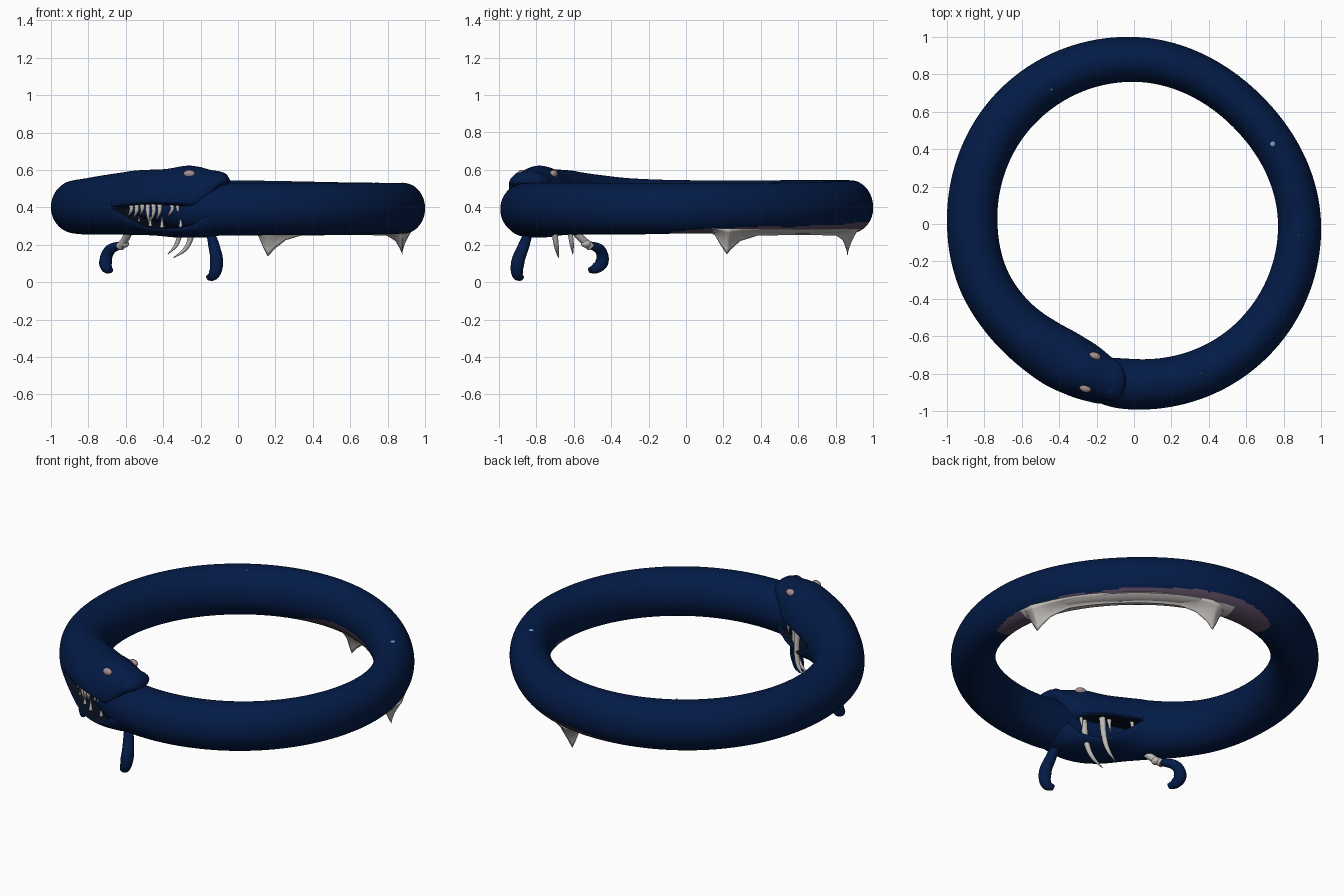
import bpy, bmesh, math, random
from mathutils import Vector

random.seed(4)
cube = bpy.data.objects.get("Cube")
if cube:
    bpy.data.objects.remove(cube, do_unlink=True)


def material(name, rgb):
    m = bpy.data.materials.new(name)
    m.use_nodes = True
    m.diffuse_color = (*rgb, 1)
    bsdf = m.node_tree.nodes["Principled BSDF"]
    bsdf.inputs["Base Color"].default_value = (*rgb, 1)
    bsdf.inputs["Roughness"].default_value = 0.6
    return m


NAVY = material("navy skin", (0.001, 0.011, 0.064))
DARK = material("dark mouth", (0.002, 0.004, 0.012))
PURPLE = material("purple belly", (0.1, 0.066, 0.115))
BONE = material("pale bone", (0.51, 0.485, 0.46))
PINK = material("pink eye", (0.37, 0.26, 0.28))
SPECK = material("light blue speck", (0.15, 0.36, 0.55))


def polar(theta, r, z):
    a = math.radians(theta)
    return Vector((r * math.cos(a), r * math.sin(a), z))


def smooth_row(rows, t):
    """Cubic interpolation of table rows keyed by their first value."""
    i = max(k for k in range(len(rows) - 1) if rows[k][0] <= t or k == 0)
    p, q = rows[i], rows[i + 1]
    o, n = rows[max(i - 1, 0)], rows[min(i + 2, len(rows) - 1)]
    d = q[0] - p[0]
    u = (t - p[0]) / d
    out = []
    for c in range(1, len(p)):
        m0 = (q[c] - o[c]) / (q[0] - o[0]) * d
        m1 = (n[c] - p[c]) / (n[0] - p[0]) * d
        out.append((2*u**3 - 3*u**2 + 1) * p[c] + (u**3 - 2*u**2 + u) * m0
                   + (3*u**2 - 2*u**3) * q[c] + (u**3 - u**2) * m1)
    return out


def finish(name, bm, mats):
    bmesh.ops.recalc_face_normals(bm, faces=bm.faces)
    me = bpy.data.meshes.new(name)
    bm.to_mesh(me)
    bm.free()
    for m in mats:
        me.materials.append(m)
    ob = bpy.data.objects.new(name, me)
    bpy.context.collection.objects.link(ob)
    for f in me.polygons:
        f.use_smooth = True


def loft(name, rows, mats, rule, seg):
    """Sweep an oval section round the ring: angle, radius, half width, mid z, up, down."""
    bm = bmesh.new()
    count = round(rows[-1][0] - rows[0][0])
    rings = []
    for k in range(count + 1):
        t = rows[0][0] + k
        r, w, z, up, down = smooth_row(rows, t)
        ring = []
        for j in range(seg):
            a = math.tau * j / seg
            s = math.sin(a)
            ring.append(bm.verts.new(polar(t, r + w * math.cos(a), z + s * (up if s > 0 else down))))
        rings.append((t, ring))
    for (t, p), (_, q) in zip(rings, rings[1:]):
        for j in range(seg):
            n = (j + 1) % seg
            f = bm.faces.new((p[j], p[n], q[n], q[j]))
            a = math.tau * (j + 0.5) / seg
            f.material_index = rule(t, math.sin(a), math.cos(a))
    bm.faces.new(rings[0][1])
    bm.faces.new(rings[-1][1])
    finish(name, bm, mats)


def tapered_tube(name, points, radii, mat):
    """Curved horn, tooth or feeler through a few points."""
    cu = bpy.data.curves.new(name, "CURVE")
    cu.dimensions = "3D"
    cu.bevel_depth = 1
    cu.bevel_resolution = 4
    cu.use_fill_caps = True
    sp = cu.splines.new("BEZIER")
    sp.bezier_points.add(len(points) - 1)
    for bp, co, r in zip(sp.bezier_points, points, radii):
        bp.co = co
        bp.radius = r
        bp.handle_left_type = bp.handle_right_type = "AUTO"
    cu.materials.append(mat)
    bpy.context.collection.objects.link(bpy.data.objects.new(name, cu))


def ball(name, loc, scale, mat, turn=0):
    bpy.ops.mesh.primitive_uv_sphere_add(segments=24, ring_count=14, radius=1, location=loc,
                                         rotation=(0, 0, math.radians(turn)))
    ob = bpy.context.object
    ob.name = name
    ob.scale = scale
    ob.data.materials.append(mat)
    bpy.ops.object.shade_smooth()


# Ring body: the belly patch climbs higher on the inner side and at its far end
def belly(theta, s, c):
    if not -6 < theta < 103:
        return 0
    if 8 < theta < 86 and s < -0.84:
        return 2
    ends = math.sqrt(min(theta + 6, 103 - theta, 22) / 22)
    height = 0.68 if c < 0 else 0.24 + 0.3 * (max(theta, 0) / 95) ** 2
    return 1 if s < -1 + ends * (height + 0.02 * math.sin(theta * 0.3)) else 0


loft("body", [
    (-134, .83, .015, .385, .015, .015),
    (-122, .835, .06, .385, .06, .06),
    (-108, .845, .105, .39, .115, .115),
    (-98, .853, .13, .39, .14, .14),
    (-90, .857, .135, .39, .14, .14),
    (-45, .884, .124, .393, .138, .138),
    (0, .885, .115, .395, .135, .135),
    (45, .854, .113, .395, .138, .135),
    (90, .88, .12, .397, .147, .135),
    (135, .885, .131, .40, .145, .14),
    (180, .865, .135, .40, .145, .14),
    (200, .858, .137, .40, .155, .145),
    (214, .842, .141, .40, .174, .145),
    (226, .827, .149, .40, .192, .147),
], [NAVY, PURPLE, BONE], belly, 96)

# Jaws, dark on the mouth side, growing out of the neck
loft("upper_jaw", [
    (216, .84, .13, .40, .16, .05),
    (226, .827, .149, .405, .188, .01),
    (233, .821, .156, .42, .18, .015),
    (242, .82, .162, .43, .175, .02),
    (251, .825, .153, .43, .193, .035),
    (256, .832, .139, .44, .175, .065),
    (260, .84, .12, .49, .11, .08),
    (264, .848, .1, .535, .055, .035),
    (266, .85, .07, .54, .035, .025),
    (267, .85, .02, .54, .01, .01),
], [NAVY, DARK], lambda t, s, c: 1 if s < -0.5 and t < 255 else 0, 48)

loft("lower_jaw", [
    (216, .84, .13, .40, .05, .135),
    (226, .827, .149, .39, .01, .137),
    (232, .823, .147, .345, .008, .093),
    (239, .823, .148, .298, .008, .05),
    (247, .838, .142, .285, .008, .046),
    (255, .845, .135, .30, .015, .062),
    (260, .85, .125, .345, .02, .105),
    (265, .85, .09, .335, .02, .08),
], [NAVY, DARK], lambda t, s, c: 1 if s > 0.3 else 0, 48)

# Eyes and nostril bumps on both sides of the head
for side, sign in (("left", -1), ("right", 1)):
    ball(side + "_eye", polar(253.5, .827 + sign * .09, .579), (.021, .032, .021), PINK, 254)
    ball(side + "_nostril_bump", polar(262.5, .847 + sign * .05, .555), (.035, .04, .032), NAVY, 262)

# Uneven teeth set behind the lips, in a rear and a front cluster
for cluster, start, total in (("rear", 232, 6), ("front", 247.5, 4)):
    for k in range(total):
        t = start + k * 2.2
        lip = .822 + .105
        length = random.uniform(.06, .11)
        lean = random.uniform(-1.5, .8)
        tapered_tube(f"{cluster}_upper_tooth_{k}",
                     [polar(t, lip, .425), polar(t + .4, lip + .008, .425 - length * .5),
                      polar(t + lean, lip, .425 - length)], [.014, .011, .003], BONE)
        if k % 2:
            tapered_tube(f"{cluster}_lower_tooth_{k}",
                         [polar(t + 1, lip, .285), polar(t + 1, lip, .355)], [.012, .002], BONE)
for k, t in enumerate((231, 241, 254)):
    tapered_tube(f"inner_tooth_{k}", [polar(t, .722, .42), polar(t - .6, .72, .34)], [.013, .003], BONE)

# Long fangs hanging from the inner side
tapered_tube("long_fang", [(-.235, -.71, .4), (-.25, -.70, .25), (-.28, -.69, .18), (-.345, -.68, .13)],
             [.018, .016, .012, .002], BONE)
tapered_tube("short_fang", [(-.305, -.635, .41), (-.31, -.62, .27), (-.33, -.61, .2), (-.375, -.605, .15)],
             [.018, .015, .011, .002], BONE)

# Hooked feelers under the jaw
tapered_tube("front_feeler", [(-.15, -.84, .27), (-.13, -.865, .2), (-.115, -.9, .1), (-.13, -.9, .04),
                              (-.16, -.88, .022)], [.022, .03, .036, .03, .016], NAVY)
tapered_tube("rear_feeler", [(-.625, -.515, .2), (-.69, -.455, .165), (-.708, -.45, .105), (-.7, -.48, .075),
                             (-.68, -.515, .063)], [.02, .03, .035, .029, .015], NAVY)
tapered_tube("rear_feeler_bone", [(-.58, -.6, .28), (-.605, -.55, .225), (-.63, -.51, .19)],
             [.022, .02, .024], BONE)
ball("bone_knuckle", (-.605, -.535, .205), (.022, .026, .02), BONE)

# Small light specks on the back
for name, theta, r, z, size in (("large", 30, .856, .529, .014), ("small_rear", 121.5, .844, .537, .006),
                                ("small_side", -4, .882, .528, .005), ("small_front", -66, .873, .529, .005)):
    ball(name + "_speck", polar(theta, r, z), (size, size, .005), SPECK)

# Belly fin with two hooked points: angle, radius, edge height
EDGE = [(7, .89, .28), (10, .893, .25), (12, .898, .195), (14, .905, .148), (15.5, .9, .175), (19, .89, .22),
        (26, .88, .25), (45, .86, .252), (67, .87, .25), (73, .876, .225), (77, .88, .18),
        (79.5, .878, .137), (81, .878, .18), (83, .88, .25), (87, .88, .28)]
bm = bmesh.new()
lines = []
for k in range(161):
    t = 7 + k * 0.5
    i = max(j for j in range(len(EDGE) - 1) if EDGE[j][0] <= t)
    a, b = Vector(EDGE[i]), Vector(EDGE[i + 1])
    _, r, tip = a.lerp(b, (t - a.x) / (b.x - a.x))
    line = []
    for j in range(-6, 7):
        h = abs(j) / 6
        line.append(bm.verts.new(polar(t, r + math.copysign(.062 * h ** 1.6, j), tip + (.287 - tip) * h)))
    lines.append(line)
for p, q in zip(lines, lines[1:]):
    for j in range(12):
        bm.faces.new((p[j], p[j + 1], q[j + 1], q[j]))
    bm.faces.new((p[0], q[0], q[-1], p[-1]))
bm.faces.new(lines[0])
bm.faces.new(lines[-1])
finish("belly_fin", bm, [BONE])
